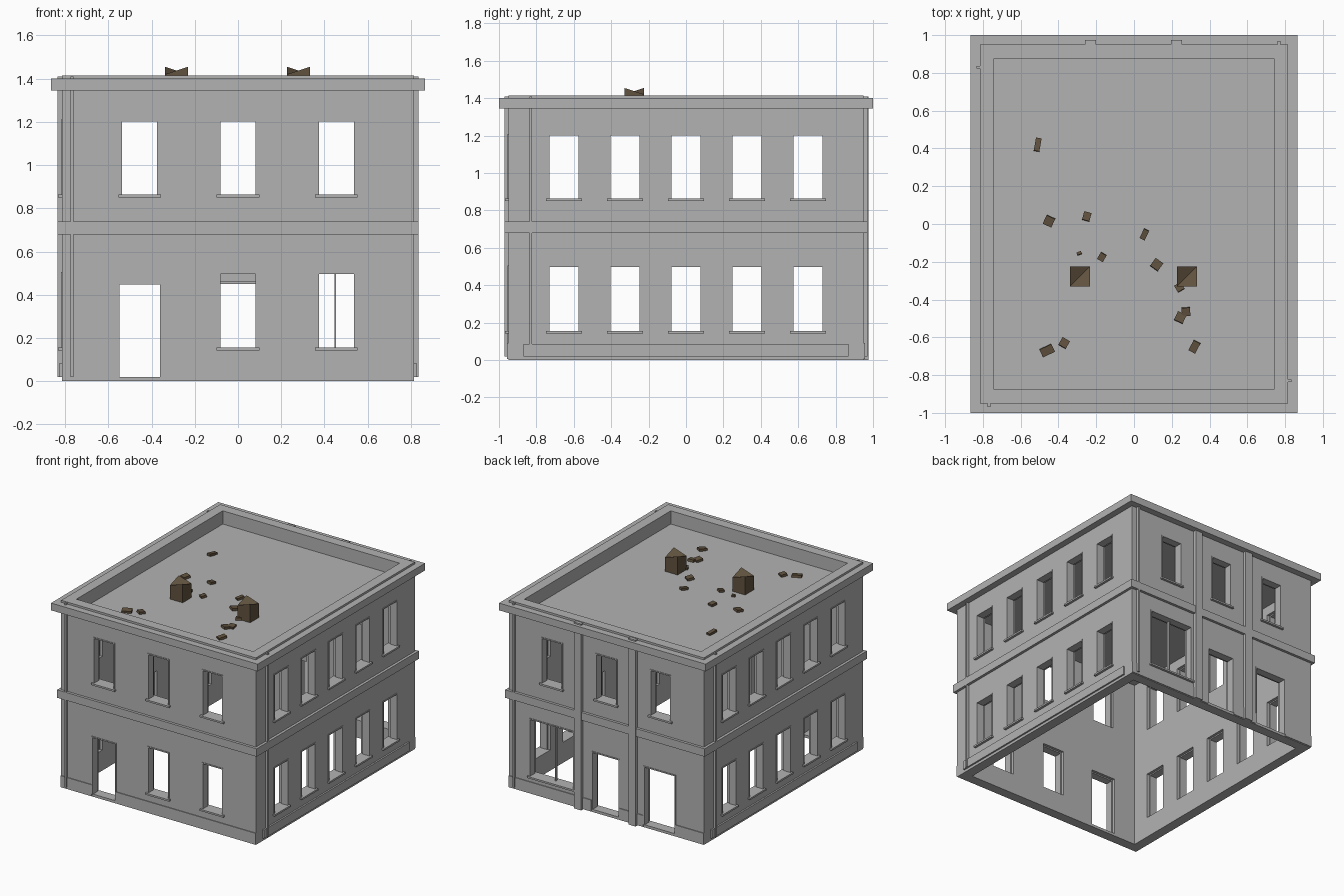
import bpy
import bmesh
from math import radians
from mathutils import Matrix, Vector

cube = bpy.data.objects.get("Cube")
if cube:
    bpy.data.objects.remove(cube, do_unlink=True)


def make_material(name, color):
    mat = bpy.data.materials.new(name)
    mat.use_nodes = True
    mat.diffuse_color = (*color, 1)
    mat.node_tree.nodes["Principled BSDF"].inputs["Base Color"].default_value = (*color, 1)
    return mat


GREY = make_material("grey_plaster", (0.45, 0.45, 0.45))
BROWN = make_material("brown_brick", (0.12, 0.085, 0.05))

# Main dimensions: half width, half depth, wall thickness, heights
HX, HY, THICK = 0.815, 0.95, 0.075
TOP, ROOF, CEILING = 1.415, 1.315, 1.28


def finish(name, bm, mat=GREY):
    bmesh.ops.recalc_face_normals(bm, faces=bm.faces)
    mesh = bpy.data.meshes.new(name)
    bm.to_mesh(mesh)
    bm.free()
    mesh.materials.append(mat)
    obj = bpy.data.objects.new(name, mesh)
    bpy.context.collection.objects.link(obj)
    return obj


def add_box(bm, low, high):
    low, high = Vector(low), Vector(high)
    size, mid = high - low, (low + high) / 2
    matrix = Matrix.Translation(mid) @ Matrix.Diagonal((*size, 1))
    return bmesh.ops.create_cube(bm, size=1, matrix=matrix)["verts"]


def wall_box(bm, side, u, z, d):
    """Box on a wall: u runs along it, z is height, d is distance outward."""
    sign = -1 if side in ("front", "west") else 1
    if side in ("front", "back"):
        a, b = sorted(sign * (HY + k) for k in d)
        add_box(bm, (u[0], a, z[0]), (u[1], b, z[1]))
    else:
        a, b = sorted(sign * (HX + k) for k in d)
        add_box(bm, (a, u[0], z[0]), (b, u[1], z[1]))


def add_ring(name, outset, low, high):
    """Closed rectangular moulding around the walls."""
    bm = bmesh.new()
    loops = []
    for grow, z in ((outset, low), (outset, high), (-0.01, high), (-0.01, low)):
        x, y = HX + grow, HY + grow
        loops.append([bm.verts.new(p) for p in
                      ((-x, -y, z), (x, -y, z), (x, y, z), (-x, y, z))])
    for i in range(4):
        a, b = loops[i], loops[(i + 1) % 4]
        for j in range(4):
            k = (j + 1) % 4
            bm.faces.new((a[j], a[k], b[k], b[j]))
    return finish(name, bm)


def cut(target, bm):
    cutter = finish("cutter", bm)
    cutter.hide_render = True
    mod = target.modifiers.new("cut", "BOOLEAN")
    mod.operation, mod.solver, mod.object = "DIFFERENCE", "EXACT", cutter
    bpy.context.view_layer.objects.active = target
    bpy.ops.object.modifier_apply(modifier=mod.name)
    bpy.data.objects.remove(cutter, do_unlink=True)


# Openings: side, u range, z range, has a sill
UPPER, LOWER = (0.86, 1.21), (0.152, 0.506)
openings = []
for x in (-0.455, 0, 0.455):
    span = (x - 0.09, x + 0.09)
    openings += [("front", span, UPPER, True), ("back", span, UPPER, True)]
    if x >= 0:
        openings.append(("front", span, LOWER, True))
for i in range(-2, 3):
    y = i * 0.326
    for side in ("east", "west"):
        for z in (UPPER, LOWER):
            openings.append((side, (y - 0.087, y + 0.087), z, True))
openings += [("front", (-0.557, -0.352), (0.02, 0.457), False),
             ("back", (0.27, 0.645), (0.13, 0.57), True),
             ("back", (-0.11, 0.125), (0.02, 0.46), False),
             ("back", (-0.58, -0.31), (0.02, 0.465), False)]

# Hollow walls with the sunken flat roof
bm = bmesh.new()
add_box(bm, (-HX, -HY, 0), (HX, HY, TOP))
walls = finish("walls", bm)
bm = bmesh.new()
ix, iy = HX - THICK, HY - THICK
add_box(bm, (-ix, -iy, -1), (ix, iy, CEILING))
add_box(bm, (-ix, -iy, ROOF), (ix, iy, 2))
cut(walls, bm)
bm = bmesh.new()
for side, u, z, sill in openings:
    wall_box(bm, side, u, z, (-0.12, 0.1))
cut(walls, bm)

# Frames and sills
frames, sills = bmesh.new(), bmesh.new()
W, DEPTH = 0.009, (-0.055, 0.004)
for side, u, z, sill in openings:
    for a in (u[0], u[1] - W):
        wall_box(frames, side, (a, a + W), z, DEPTH)
    wall_box(frames, side, (u[0] + W, u[1] - W), (z[1] - W, z[1]), DEPTH)
    if sill:
        wall_box(sills, side, (u[0] - W, u[1] + W), (z[0] - W, z[0] + 0.004), (-THICK, 0.018))
finish("opening_frames", frames)
finish("window_sills", sills)

# Centre bar of the wide rear window
bm = bmesh.new()
wall_box(bm, "back", (0.446, 0.454), (0.13, 0.57), (-0.05, -0.03))
finish("wide_window_mullion", bm)

# Storey band and cornice
add_ring("storey_band", 0.02, 0.68, 0.74)
add_ring("cornice", 0.05, 1.345, 1.4)

# Plinth, interrupted at the doors
bm = bmesh.new()
for u in ((-HX, -0.557), (-0.352, HX)):
    wall_box(bm, "front", u, (0.005, 0.09), (-0.01, 0.006))
for u in ((-HX, -0.58), (-0.31, -0.11), (0.125, HX)):
    wall_box(bm, "back", u, (0.005, 0.09), (-0.01, 0.006))
for side in ("east", "west"):
    wall_box(bm, side, (-0.87, 0.87), (0.02, 0.085), (-0.01, 0.012))
finish("plinth", bm)

# Rear pilasters and corner downpipes
bm = bmesh.new()
for x in (-0.23, 0.225):
    wall_box(bm, "back", (x - 0.03, x + 0.03), (0, 1.41), (-0.01, 0.025))
finish("rear_pilasters", bm)
bm = bmesh.new()
for side, u in (("front", -0.768), ("back", 0.768), ("east", -0.83), ("west", 0.83)):
    wall_box(bm, side, (u - 0.007, u + 0.007), (0.02, 1.41), (-0.005, 0.02))
finish("downpipes", bm)

# Broken chimneys: two opposite top corners stand higher
for name, x in (("left_chimney", 0.28), ("right_chimney", -0.285)):
    bm = bmesh.new()
    y, r = -0.277, 0.053
    base, top = [], []
    for sx, sy in ((-1, -1), (1, -1), (1, 1), (-1, 1)):
        px, py = x + sx * r, y + sy * r
        base.append(bm.verts.new((px, py, ROOF - 0.005)))
        top.append(bm.verts.new((px, py, 1.42 if sx == sy else 1.455)))
    for i in range(4):
        j = (i + 1) % 4
        bm.faces.new((base[i], base[j], top[j], top[i]))
    bm.faces.new(base)
    bm.faces.new((top[0], top[1], top[2]))
    bm.faces.new((top[0], top[2], top[3]))
    finish(name, bm, BROWN)

# Fallen bricks on the roof: x, y, width, depth in hundredths, turn in degrees
bricks = ((-51, 42, 3, 7, -10), (-45, 1.5, 5, 5, -25), (-25, 4, 4, 4.5, -15),
          (5.5, -5.5, 3, 5.5, -25), (12, -21.5, 5, 5, -35), (-17, -17.5, 3.5, 4, -30),
          (-29, -15.5, 2.5, 1.5, 20), (-46, -67, 7, 4.5, 25), (-37, -63, 4.5, 4.5, -30),
          (32, -65, 4, 6, -28), (24.5, -49.5, 5, 5, -25), (27.5, -46.5, 4.5, 4.5, 5),
          (24, -33.5, 4, 4, 30))
bm = bmesh.new()
for i, (x, y, w, d, turn) in enumerate(bricks):
    verts = add_box(bm, (-w / 200, -d / 200, -0.009), (w / 200, d / 200, 0.009))
    tilt = Matrix.Rotation(radians(8 if i % 2 else -8), 4, "X")
    place = Matrix.Translation((x / 100, y / 100, ROOF + 0.01))
    bmesh.ops.transform(bm, verts=verts, matrix=place @ Matrix.Rotation(radians(turn), 4, "Z") @ tilt)
finish("fallen_bricks", bm, BROWN)
